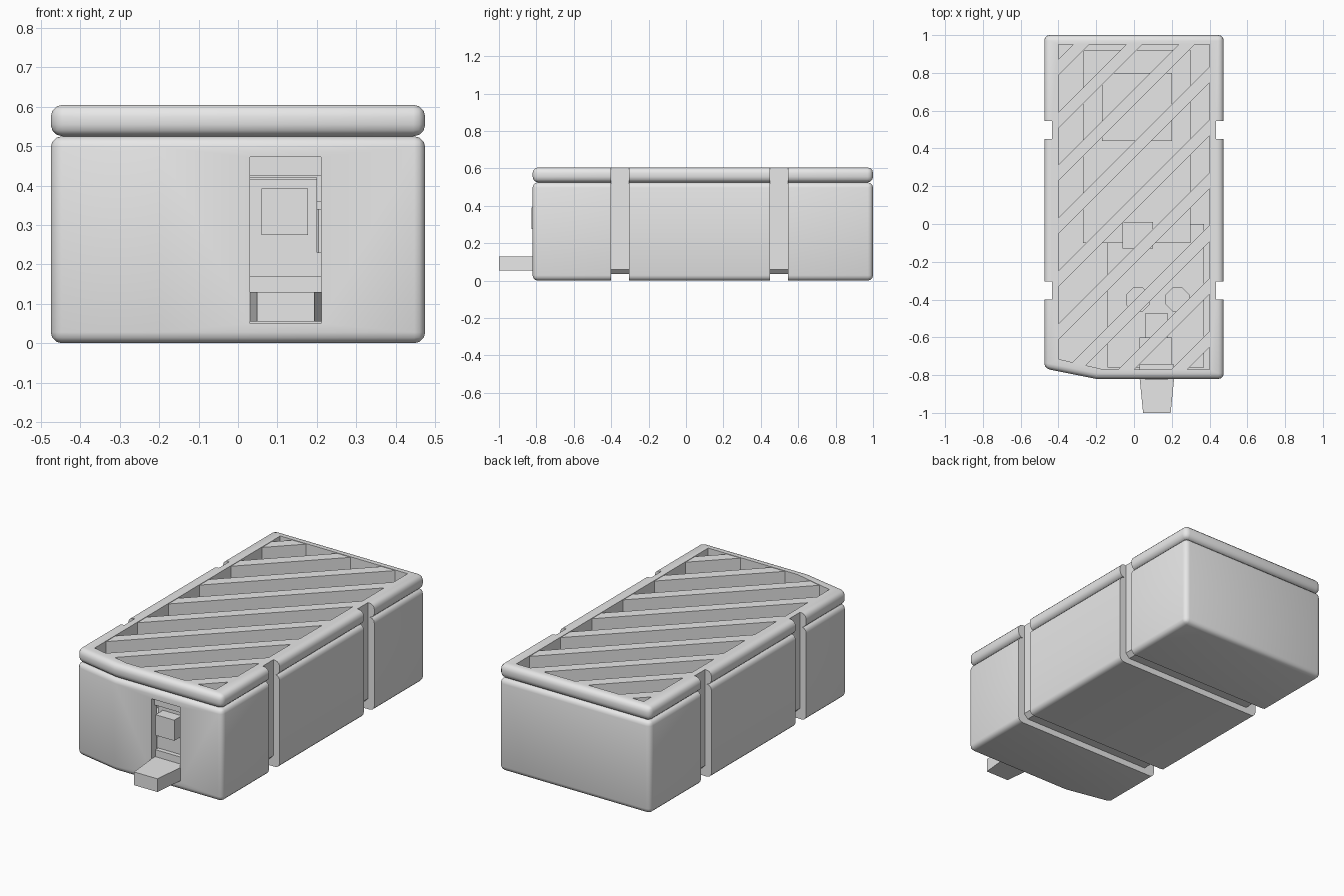
import bpy
import bmesh
import math
from mathutils import Vector

cube = bpy.data.objects.get("Cube")
if cube:
    bpy.data.objects.remove(cube, do_unlink=True)

grey = bpy.data.materials.new("plain grey")
grey.use_nodes = True
grey.diffuse_color = (0.8, 0.8, 0.8, 1)
grey.node_tree.nodes["Principled BSDF"].inputs["Base Color"].default_value = (0.8, 0.8, 0.8, 1)


def finish(name, bm):
    bmesh.ops.recalc_face_normals(bm, faces=bm.faces)
    mesh = bpy.data.meshes.new(name)
    bm.to_mesh(mesh)
    bm.free()
    mesh.materials.append(grey)
    obj = bpy.data.objects.new(name, mesh)
    bpy.context.collection.objects.link(obj)
    return obj


def prism_bm(points, shift):
    """Extrude a closed 3D outline along a vector."""
    bm = bmesh.new()
    face = bm.faces.new([bm.verts.new(p) for p in points])
    top = bmesh.ops.extrude_face_region(bm, geom=[face])["geom"]
    verts = [v for v in top if isinstance(v, bmesh.types.BMVert)]
    bmesh.ops.translate(bm, verts=verts, vec=shift)
    bmesh.ops.recalc_face_normals(bm, faces=bm.faces)
    return bm


def upright(outline, z0, z1):
    return prism_bm([(x, y, z0) for x, y in outline], (0, 0, z1 - z0))


def box(name, x0, x1, y0, y1, z0, z1):
    return finish(name, upright([(x0, y0), (x1, y0), (x1, y1), (x0, y1)], z0, z1))


def apply(obj, mod):
    bpy.ops.object.select_all(action='DESELECT')
    obj.select_set(True)
    bpy.context.view_layer.objects.active = obj
    bpy.ops.object.modifier_apply(modifier=mod.name)


def round_edges(obj, width):
    mod = obj.modifiers.new("round", 'BEVEL')
    mod.width = width
    mod.segments = 3
    mod.limit_method = 'ANGLE'
    mod.angle_limit = math.radians(30)
    apply(obj, mod)


def cut(obj, cutter):
    mod = obj.modifiers.new("cut", 'BOOLEAN')
    mod.operation = 'DIFFERENCE'
    mod.solver = 'EXACT'
    mod.object = cutter
    apply(obj, mod)


# Outer footprint and the inner opening, both with a slanted front corner
outer = [(-0.475, -0.765), (-0.2, -0.82), (0.475, -0.82), (0.475, 1), (-0.475, 1)]
inner = [(-0.4, -0.715), (-0.16, -0.77), (0.4, -0.77), (0.4, 0.95), (-0.4, 0.95)]

# Case body and lid rim
body = finish("case_body", upright(outer, 0, 0.525))
rim = finish("lid_rim", upright(outer, 0.525, 0.605))
round_edges(body, 0.028)
round_edges(rim, 0.03)

# Cutters: hollow interior, front slot, two strap grooves
hollow = finish("hollow_cutter", upright(inner, 0.05, 0.8))
slot = box("slot_cutter", 0.03, 0.21, -0.9, -0.7, 0.05, 0.472)
half = [(0.6, 0.8), (0.435, 0.8), (0.435, 0.06), (0.41, 0.035)]
groove_shape = half[1:] + [(-x, z) for x, z in reversed(half)]
groove_shape += [(-0.6, -0.1), (0.6, -0.1), half[0]]
grooves = [finish("groove_cutter", prism_bm([(x, y, z) for x, z in groove_shape], (0, 0.095, 0)))
           for y in (-0.4, 0.45)]
for part in (body, rim):
    for cutter in [hollow] + grooves:
        cut(part, cutter)
cut(body, slot)
for cutter in [hollow, slot] + grooves:
    bpy.data.objects.remove(cutter, do_unlink=True)

# Diagonal slats, each sliced out of the opening shape
across = Vector((-1, 1, 0)).normalized()
for i in range(9):
    middle = Vector((0, 1.23 - 0.28 * i, 0))
    bm = upright(inner, 0.52, 0.602)
    for side in (1, -1):
        geom = bm.verts[:] + bm.edges[:] + bm.faces[:]
        res = bmesh.ops.bisect_plane(bm, geom=geom, plane_co=middle + across * 0.03 * side,
                                     plane_no=across * side, clear_outer=True)
        edges = [e for e in res["geom_cut"] if isinstance(e, bmesh.types.BMEdge)]
        if edges:
            bmesh.ops.contextual_create(bm, geom=edges)
    finish("lid_slat", bm)

# Parts inside the case
box("rear_unit", -0.27, 0.3, -0.1, 0.92, 0.05, 0.36)
box("rear_unit_cap", -0.17, 0.2, 0.44, 0.8, 0.36, 0.42)
box("front_unit", -0.14, 0.37, -0.76, 0, 0.05, 0.23)
box("connector", -0.06, 0.1, -0.13, 0.01, 0.23, 0.4)
for x in (0.02, 0.23):
    knob = [(x + 0.068 * math.cos(a * math.pi / 4 + math.pi / 8),
             -0.4 + 0.068 * math.sin(a * math.pi / 4 + math.pi / 8)) for a in range(8)]
    finish("round_post", upright(knob, 0.23, 0.34))

# Front slot: push button, carrier, ledges and protruding tongue
box("push_button", 0.06, 0.178, -0.826, -0.47, 0.275, 0.392)
box("button_carrier", 0.03, 0.2, -0.76, -0.6, 0.23, 0.415)
box("slot_top_bar", 0.03, 0.21, -0.79, -0.74, 0.425, 0.472)
box("slot_ledge", 0.03, 0.21, -0.785, -0.75, 0.13, 0.17)
tongue = [(0.048, -1), (0.194, -1), (0.212, -0.82), (0.212, -0.72), (0.03, -0.72), (0.03, -0.82)]
finish("tongue", upright(tongue, 0.055, 0.13))

# Smooth shading on the rounded shells
for part in (body, rim):
    bpy.ops.object.select_all(action='DESELECT')
    part.select_set(True)
    bpy.context.view_layer.objects.active = part
    bpy.ops.object.shade_smooth_by_angle(angle=math.radians(35))
